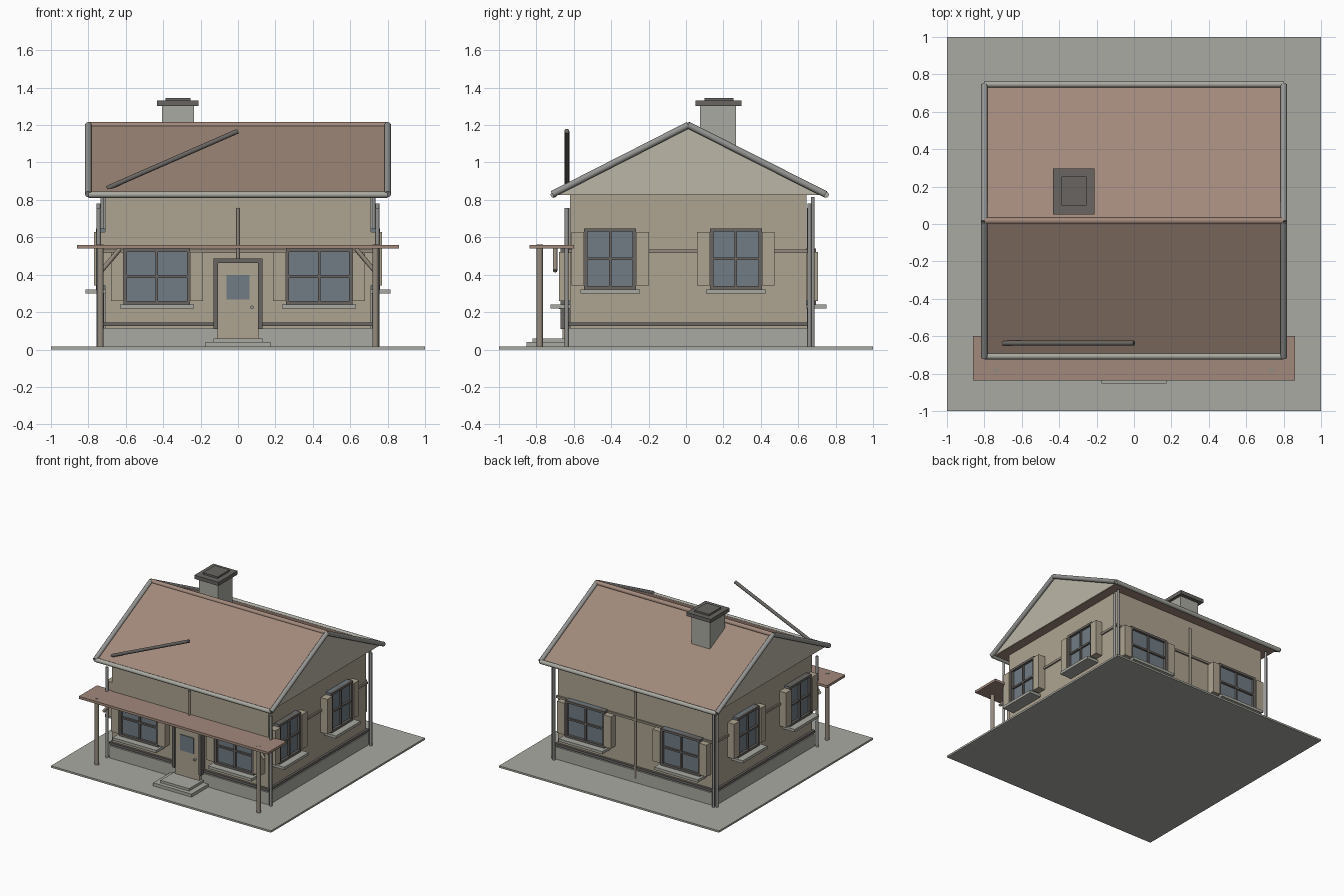
import bpy, bmesh
from mathutils import Vector, Matrix

if "Cube" in bpy.data.objects:
    bpy.data.objects.remove(bpy.data.objects["Cube"])


def mat(name, r, g, b):
    m = bpy.data.materials.new(name)
    m.diffuse_color = (r, g, b, 1)
    m.use_nodes = True
    m.node_tree.nodes["Principled BSDF"].inputs["Base Color"].default_value = m.diffuse_color
    return m


WALL = mat("plaster", .42, .37, .28)
GABLE = mat("gable_boards", .50, .47, .38)
ROOF = mat("roof_tile", .36, .25, .20)
STONE = mat("stone", .40, .40, .36)
TRIM = mat("dark_trim", .14, .13, .12)
METAL = mat("metal", .30, .30, .29)
WOOD = mat("wood", .30, .26, .21)
GLASS = mat("glass", .16, .20, .23)


def finish(name, bm, material, M=None):
    if M is not None:
        bm.transform(M)
    bmesh.ops.recalc_face_normals(bm, faces=bm.faces)
    me = bpy.data.meshes.new(name)
    bm.to_mesh(me)
    bm.free()
    ob = bpy.data.objects.new(name, me)
    bpy.context.collection.objects.link(ob)
    me.materials.append(material)
    return ob


def box(name, x0, x1, y0, y1, z0, z1, material, M=None):
    bm = bmesh.new()
    bmesh.ops.create_cube(bm, size=1)
    for v in bm.verts:
        v.co = Vector((x0 + (v.co.x + .5) * (x1 - x0),
                       y0 + (v.co.y + .5) * (y1 - y0),
                       z0 + (v.co.z + .5) * (z1 - z0)))
    return finish(name, bm, material, M)


def rod(name, a, b, r, material, sides=12):
    a, b = Vector(a), Vector(b)
    d = b - a
    bm = bmesh.new()
    bmesh.ops.create_cone(bm, cap_ends=True, segments=sides, radius1=r, radius2=r, depth=d.length)
    M = Matrix.Translation((a + b) / 2) @ d.to_track_quat('Z', 'Y').to_matrix().to_4x4()
    ob = finish(name, bm, material, M)
    for p in ob.data.polygons:
        p.use_smooth = len(p.vertices) == 4
    return ob


def prism(name, profile, x0, x1, material):
    # extrude a (y, z) profile along x
    bm = bmesh.new()
    f = bm.faces.new([bm.verts.new((x0, y, z)) for y, z in profile])
    ext = bmesh.ops.extrude_face_region(bm, geom=[f])
    bmesh.ops.translate(bm, vec=(x1 - x0, 0, 0),
                        verts=[g for g in ext['geom'] if isinstance(g, bmesh.types.BMVert)])
    return finish(name, bm, material)


def wall_frame(x, y, z, turn):
    # local -y is the outward direction of the wall
    return Matrix.Translation((x, y, z)) @ Matrix.Rotation(turn * 1.5707963, 4, 'Z')


def window(name, M, w, h):
    # local origin is the window centre on the wall plane; w, h are half sizes
    box(name + "_glass", -w, w, -.03, .01, -h, h, GLASS, M)
    t = .018
    for s in (-1, 1):
        xo = s * (w - t / 2)
        zo = s * (h - t / 2)
        box(name + "_frame_side", xo - t / 2, xo + t / 2, -.05, .01, -h, h, TRIM, M)
        box(name + "_frame_rail", -w, w, -.05, .01, zo - t / 2, zo + t / 2, TRIM, M)
        xs = s * (w + .034)
        box(name + "_shutter", xs - .034, xs + .034, -.06, .01, -h + .02, h - .02, WALL, M)
    box(name + "_mullion", -.007, .007, -.045, 0, -h, h, TRIM, M)
    box(name + "_crossbar", -w, w, -.045, 0, -.007, .007, TRIM, M)
    box(name + "_sill", -w - .02, w + .02, -.105, .01, -h - .022, -h, STONE, M)


# ground, foundation and walls
YF, YB, XW = -.62, .645, .71
box("ground_slab", -1, 1, -1, 1, 0, .015, STONE)
box("foundation", -XW - .015, XW + .015, YF - .015, YB + .015, .01, .115, STONE)
box("walls", -XW, XW, YF, YB, .1, .825, WALL)
box("base_band", -XW - .018, XW + .018, YF - .018, YB + .018, .125, .145, TRIM)
box("belt_batten", -XW - .012, XW + .012, YF - .012, YB + .012, .517, .535, WOOD)

# roof with gables
RY, RZ, EF, EB, EZ = .012, 1.20, -.715, .745, .825
prism("roof", [(EF, EZ), (EB, EZ), (RY, RZ)], -.785, .785, ROOF)
for s in (-1, 1):
    prism("gable", [(EF + .02, EZ + .003), (EB - .02, EZ + .003), (RY, RZ - .01)],
          s * .78, s * .788, GABLE)
    for ye in (EF, EB):
        rod("barge_trim", (s * .80, ye, EZ + .005), (s * .80, RY, RZ), .018, METAL)
rod("ridge_cap", (-.80, RY + .005, RZ - .002), (.80, RY + .005, RZ - .002), .018, ROOF)
for ye in (EF + .008, EB + .002):
    rod("gutter", (-.80, ye, EZ + .003), (.80, ye, EZ + .003), .017, STONE)
rod("loose_roof_pole", (-.70, -.637, .862), (0, -.637, 1.168), .013, TRIM)

# chimney
box("chimney_stack", -.405, -.235, .075, .267, .95, 1.31, STONE)
box("chimney_cap", -.432, -.212, .05, .297, 1.302, 1.332, TRIM)
box("chimney_top", -.388, -.255, .10, .255, 1.33, 1.346, TRIM)

# windows
for s in (-1, 1):
    window("front_window", wall_frame(s * .434, YF, .39, 0), .178, .15)
    window("back_window", wall_frame(s * .434, YB, .39, 2), .178, .15)
for y in (-.406, .267):
    window("right_window", wall_frame(XW, y, .485, 1), .139, .163)
    window("left_window", wall_frame(-XW, y, .485, -1), .139, .163)

# corner posts and wall battens
for s in (-1, 1):
    rod("front_corner_post", (s * .745, -.638, .01), (s * .745, -.638, .757), .011, METAL)
    rod("back_corner_post", (s * .745, .66, .01), (s * .745, .66, .78), .011, METAL)
    rod("back_downpipe", (s * .725, .678, .01), (s * .725, .678, .815), .010, METAL)
rod("front_center_batten", (0, -.632, .47), (0, -.632, .757), .009, WOOD)
rod("back_center_batten", (0, .657, .05), (0, .657, .757), .010, WOOD)

# door and steps
box("door", -.112, .112, -.66, -.61, .06, .465, WALL)
for s in (-1, 1):
    box("door_jamb", s * .12 - .012, s * .12 + .012, -.67, -.61, .11, .485, TRIM)
box("door_header", -.132, .132, -.67, -.61, .463, .487, TRIM)
box("door_window", -.062, .062, -.666, -.65, .268, .397, GLASS)
rod("door_knob", (.075, -.68, .226), (.075, -.65, .226), .009, METAL)
box("lower_step", -.175, .175, -.853, -.61, .012, .04, STONE)
box("upper_step", -.13, .13, -.82, -.61, .04, .06, STONE)

# porch canopy with posts and braces
box("porch_canopy", -.862, .86, -.836, -.60, .54, .56, ROOF)
for s in (-1, 1):
    rod("porch_post", (s * .735, -.782, .012), (s * .735, -.782, .562), .017, WOOD)
    rod("porch_brace", (s * .63, -.70, .54), (s * .73, -.70, .42), .012, WOOD)
